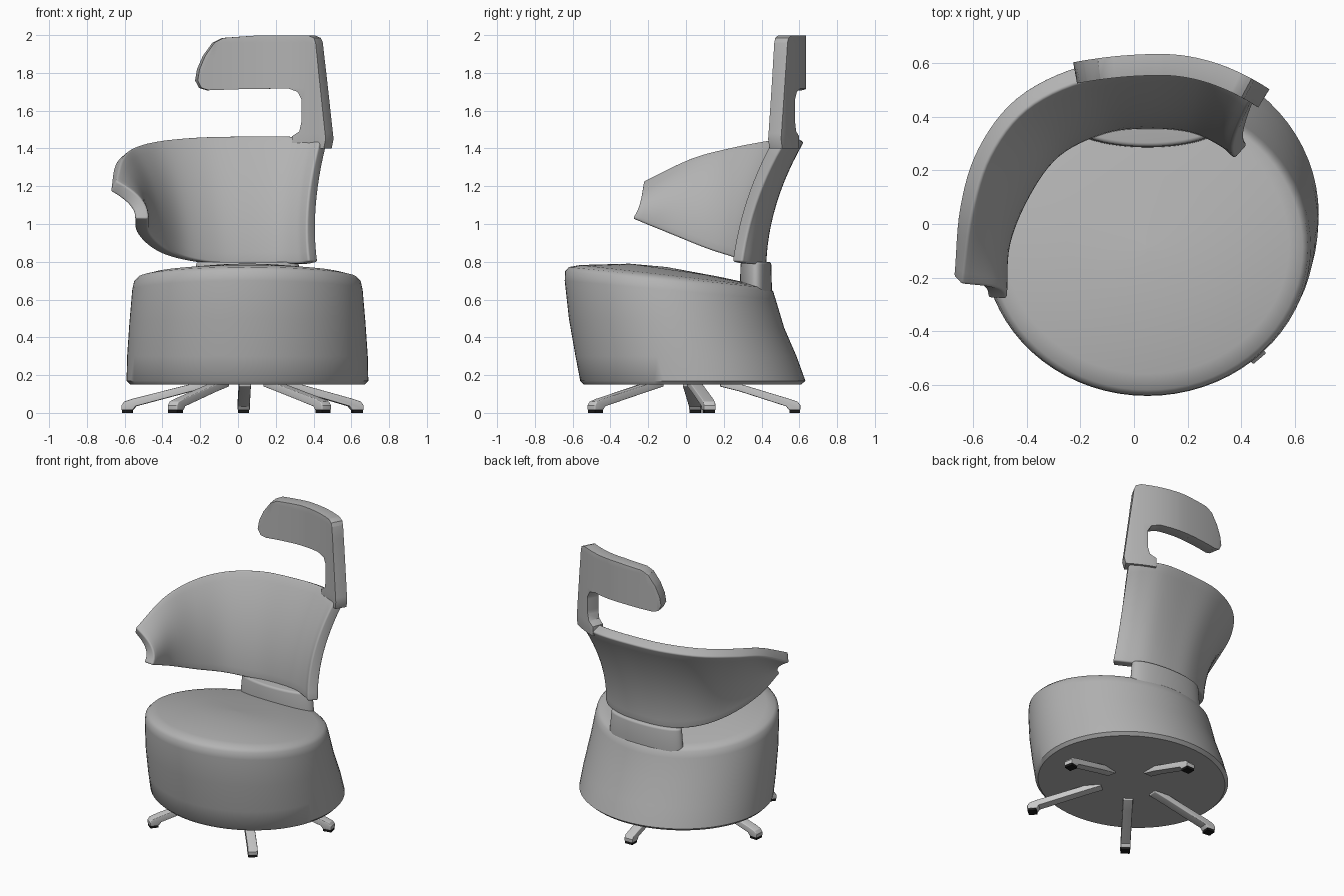
import bpy, bmesh, math
from mathutils import Vector

if "Cube" in bpy.data.objects:
    bpy.data.objects.remove(bpy.data.objects["Cube"])


def material(name, colour, roughness=0.6):
    m = bpy.data.materials.new(name)
    m.use_nodes = True
    m.diffuse_color = (*colour, 1)
    bsdf = m.node_tree.nodes["Principled BSDF"]
    bsdf.inputs["Base Color"].default_value = (*colour, 1)
    bsdf.inputs["Roughness"].default_value = roughness
    return m


fabric = material("grey upholstery", (0.45, 0.45, 0.45))
metal = material("light grey metal", (0.58, 0.58, 0.58), 0.4)
rubber = material("black rubber", (0.01, 0.01, 0.01))


def finish(name, bm, mat, thickness=0, bevel=0, angle=40):
    """Turn a bmesh into a smooth object, optionally thickened and rounded."""
    bmesh.ops.recalc_face_normals(bm, faces=bm.faces)
    mesh = bpy.data.meshes.new(name)
    bm.to_mesh(mesh)
    bm.free()
    mesh.materials.append(mat)
    ob = bpy.data.objects.new(name, mesh)
    bpy.context.collection.objects.link(ob)
    bpy.ops.object.select_all(action="DESELECT")
    ob.select_set(True)
    bpy.context.view_layer.objects.active = ob
    if thickness:
        mod = ob.modifiers.new("thickness", "SOLIDIFY")
        mod.thickness, mod.offset = thickness, 0
        mod.use_even_offset = True
        bpy.ops.object.modifier_apply(modifier=mod.name)
    if bevel:
        mod = ob.modifiers.new("rounding", "BEVEL")
        mod.width, mod.segments = bevel, 4
        mod.limit_method, mod.angle_limit = "ANGLE", math.radians(50)
        bpy.ops.object.modifier_apply(modifier=mod.name)
    bpy.ops.object.shade_smooth_by_angle(angle=math.radians(angle))
    return ob


def bridge(bm, rows, closed):
    """Quads between neighbouring rows of vertices."""
    for a, b in zip(rows, rows[1:]):
        n = len(a)
        for i in range(n if closed else n - 1):
            j = (i + 1) % n
            bm.faces.new((a[i], a[j], b[j], b[i]))


def spline(points, t):
    """Smooth curve through the points, t from 0 to 1."""
    s = t * (len(points) - 1)
    i = min(int(s), len(points) - 2)
    f = s - i
    p1, p2 = Vector(points[i]), Vector(points[i + 1])
    p0 = Vector(points[i - 1]) if i else 2 * p1 - p2
    p3 = Vector(points[i + 2]) if i + 2 < len(points) else 2 * p2 - p1
    return 0.5 * (2 * p1 + (p2 - p0) * f + (2 * p0 - 5 * p1 + 4 * p2 - p3) * f ** 2
                  + (3 * p1 - p0 - 3 * p2 + p3) * f ** 3)


# Seat drum: leaning rings given as front z, back z, front y, back y, half width
CENTRE_X = 0.05
rings = [
    (.15, .15, -.54, .61, .62), (.17, .17, -.56, .632, .64),
    (.3, .3, -.585, .585, .637), (.5, .45, -.62, .52, .625),
    (.7, .6, -.642, .475, .61), (.75, .642, -.64, .462, .6),
    (.772, .66, -.62, .445, .58), (.783, .672, -.56, .4, .53),
    (.79, .72, -.3, .18, .3), (.772, .768, -.1, -.08, .01)]
bm = bmesh.new()
rows = []
for zf, zb, yf, yb, half in rings:
    row = []
    for i in range(72):
        a = math.tau * i / 72
        k = (1 + math.sin(a)) / 2
        row.append(bm.verts.new((CENTRE_X + half * math.cos(a),
                                 yf + (yb - yf) * k, zf + (zb - zf) * k)))
    rows.append(row)
bridge(bm, rows, True)
bm.faces.new(rows[0])
bm.faces.new(rows[-1])
finish("seat", bm, fabric)

# Wraparound backrest: rim and lower edge, from the arm tip to the post side
rim = [(-.66, -.21, 1.2), (-.63, .05, 1.33), (-.56, .27, 1.39),
       (-.42, .45, 1.425), (-.2, .56, 1.445), (.05, .59, 1.45),
       (.25, .585, 1.45), (.38, .535, 1.44), (.45, .48, 1.42)]
hem = [(-.51, -.28, 1.03), (-.5, -.08, .95), (-.42, .12, .87),
       (-.3, .28, .82), (-.12, .37, .79), (.05, .39, .79),
       (.22, .375, .79), (.34, .32, .79), (.4, .27, .8)]
bm = bmesh.new()
rows = []
for i in range(49):
    top, low = spline(rim, i / 48), spline(hem, i / 48)
    row = []
    for j in range(13):
        v = j / 12
        p = low.lerp(top, v)
        inward = Vector((-p.x, -p.y - 0.1, 0)).normalized()
        row.append(bm.verts.new(p + inward * 0.18 * v * (1 - v)))
    rows.append(row)
bridge(bm, rows, False)
finish("backrest", bm, fabric, 0.07, 0.028)

# Headrest with its side post: outline cut into strips, then bent
outline = [(.475, 1.4), (.485, 1.45), (.43, 1.96), (.42, 1.985), (.39, 1.998),
           (.1, 1.998), (-.08, 1.985), (-.13, 1.96), (-.18, 1.89),
           (-.21, 1.82), (-.22, 1.76), (-.2, 1.72), (-.16, 1.708), (.05, 1.715),
           (.28, 1.717), (.33, 1.7), (.352, 1.66), (.352, 1.54),
           (.34, 1.49), (.3, 1.465), (.3, 1.4)]
bm = bmesh.new()
bm.faces.new([bm.verts.new((x, 0, z)) for x, z in outline])


def slice_all(point, normal):
    bmesh.ops.bisect_plane(bm, geom=bm.verts[:] + bm.edges[:] + bm.faces[:],
                           plane_co=point, plane_no=normal)


for i in range(1, 23):
    slice_all((-.22 + i * 0.03, 0, 0), (1, 0, 0))
for i in range(1, 8):
    slice_all((0, 0, 1.4 + i * 0.08), (0, 0, 1))
for v in bm.verts:
    d = v.co.x - 0.1
    v.co.y = 0.595 - (0.85 if d > 0 else 0.3) * d * d
finish("headrest", bm, fabric, 0.08, 0.024)

# Joint between the seat and the backrest
bm = bmesh.new()
bmesh.ops.create_cone(bm, cap_ends=True, segments=48,
                      radius1=0.29, radius2=0.27, depth=0.22)
for v in bm.verts:
    v.co = (v.co.x + CENTRE_X, v.co.y * 0.3 + 0.37, v.co.z + 0.69)
finish("back_joint", bm, fabric, 0, 0.015)

# Five splayed legs with rubber pads
hub = Vector((0.04, 0, 0))
feet = [(.03, .575), (.63, .12), (.45, -.48), (-.33, -.48), (-.585, .05)]
for n, (x, y) in enumerate(feet, 1):
    reach = Vector((x, y, 0)) - hub
    r, out = reach.length, reach.normalized()
    side = Vector((-out.y, out.x, 0))
    shape = [(.18, .18), (.28, .155), (r - .03, .075), (r + .015, .06), (r + .03, .04),
             (r + .03, .015), (r - .03, .015), (r - .045, .035), (.28, .115), (.18, .14)]
    bm = bmesh.new()
    rows = [[bm.verts.new(hub + out * d + side * s + Vector((0, 0, z)))
             for d, z in shape] for s in (-.032, .032)]
    bridge(bm, rows, True)
    for row in rows:
        bm.faces.new(row)
    finish(f"leg_{n}", bm, metal, 0, 0.005, 30)

    bm = bmesh.new()
    bmesh.ops.create_cube(bm, size=1)
    for v in bm.verts:
        v.co = (hub + out * (r + v.co.x * 0.055) + side * v.co.y * 0.058
                + Vector((0, 0, 0.009 + v.co.z * 0.018)))
    finish(f"foot_pad_{n}", bm, rubber)
